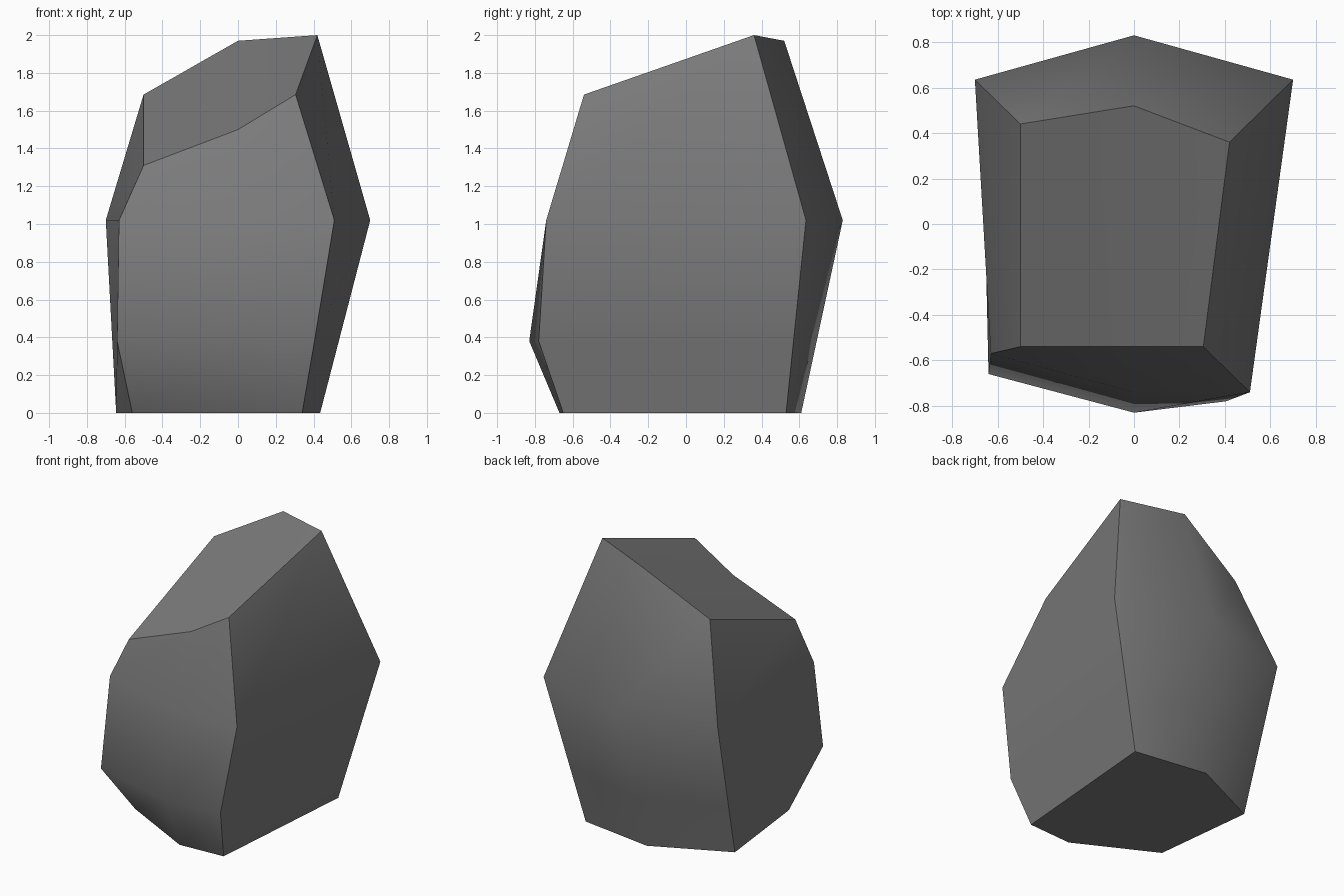
import bpy
import bmesh
from mathutils import Vector

cube = bpy.data.objects.get("Cube")
if cube:
    bpy.data.objects.remove(cube, do_unlink=True)

# Stone colour
stone = bpy.data.materials.new("stone_grey")
stone.use_nodes = True
GREY = (0.2, 0.2, 0.2, 1)
stone.diffuse_color = GREY
stone.node_tree.nodes["Principled BSDF"].inputs["Base Color"].default_value = GREY

# Outlines, anticlockwise: front left, middle, right, then back left-hand, middle, right-hand
base = [(-.56, -.38, 0), (0, -.67, 0), (.34, -.65, 0),
        (.435, .53, 0), (-.11, .61, 0), (-.645, .36, 0)]
waist = [(-.63, -.57, 1.02), (0, -.74, 1.02), (.51, -.74, 1.02),
         (.7, .635, 1.02), (0, .83, 1.02), (-.7, .635, 1.02)]
crown = [(-.5, -.54, 1.31), (0, -.54, 1.5), (.305, -.54, 1.685),
         (.42, .36, 2), (0, .52, 1.97), (-.5, .44, 1.685)]
# The belly bulges at the front and runs straight at the back
belly = [(-.64, -.66, .38), (0, -.83, .38), (.405, -.78, .38)]
belly += [Vector(a).lerp(Vector(b), .38 / 1.02) for a, b in zip(base[3:], waist[3:])]

bm = bmesh.new()
rings = [[bm.verts.new(p) for p in ring] for ring in (base, belly, waist, crown)]

# Sides: each belongs to a group, and shading is smooth within a group
SIDE = ("front", "front", "right", "back", "back", "left")
group = {}
for low, high in zip(rings, rings[1:]):
    for i, side in enumerate(SIDE):
        j = (i + 1) % len(SIDE)
        group[bm.faces.new((low[i], low[j], high[j], high[i]))] = side

# Top and bottom caps, each in two halves
for name, ring in (("bottom", rings[0]), ("top", rings[-1])):
    for half in ((0, 1, 4, 5), (1, 2, 3, 4)):
        group[bm.faces.new([ring[k] for k in half])] = name

bmesh.ops.recalc_face_normals(bm, faces=bm.faces)
for face in bm.faces:
    face.smooth = True
for edge in bm.edges:
    edge.smooth = len({group[f] for f in edge.link_faces}) == 1

mesh = bpy.data.meshes.new("rock")
bm.to_mesh(mesh)
bm.free()
mesh.materials.append(stone)
rock = bpy.data.objects.new("rock", mesh)
bpy.context.collection.objects.link(rock)
